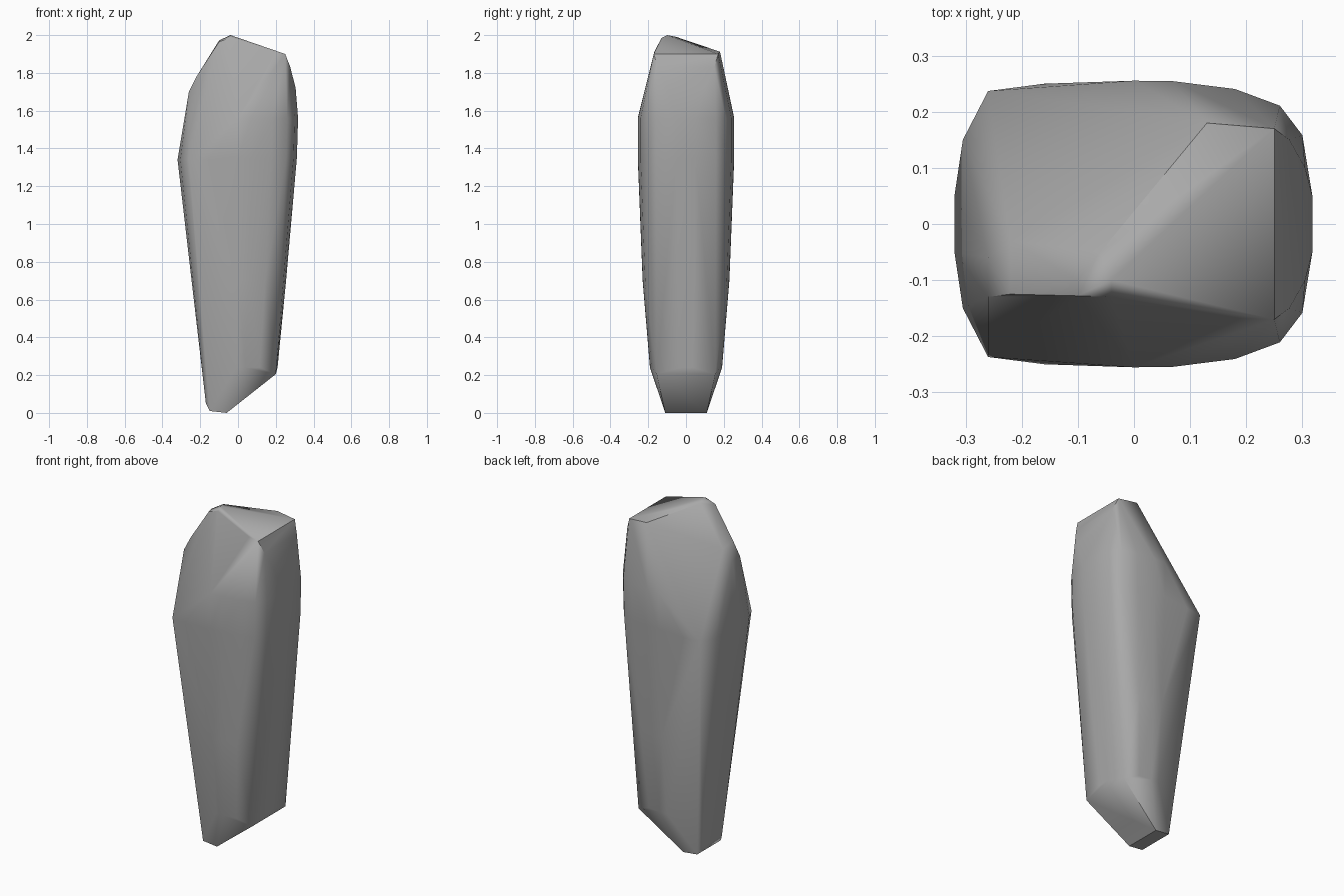
import bpy, bmesh

cube = bpy.data.objects.get("Cube")
if cube:
    bpy.data.objects.remove(cube, do_unlink=True)

# Grey stone
stone = bpy.data.materials.new("stone_grey")
stone.use_nodes = True
colour = (0.4, 0.4, 0.4, 1)
stone.diffuse_color = colour
bsdf = next(n for n in stone.node_tree.nodes if n.type == 'BSDF_PRINCIPLED')
bsdf.inputs["Base Color"].default_value = colour
bsdf.inputs["Roughness"].default_value = 0.8

points = []


def pair(x, y, z):
    """Add a point and its mirror image across the front-back axis."""
    points.extend([(x, y, z), (x, -y, z)])


# Shaft: rounded right-hand outline, scaled at several heights
outline = [(0.0, 0.258), (0.07, 0.257), (0.18, 0.243),
           (0.26, 0.213), (0.3, 0.16), (0.318, 0.05)]
for z, shift, sx, sy in [(0.24, -0.01, 0.69, 0.74), (0.7, 0, 0.8, 0.89),
                         (1.35, 0, 0.98, 0.99), (1.56, 0, 1, 0.99)]:
    for x, y in outline:
        pair(x * sx + shift, y * sy, z)

# Widest part of the shaft on the other side
for x, y in [(-0.32, 0.05), (-0.305, 0.15), (-0.26, 0.237), (-0.16, 0.25)]:
    pair(x, y, 1.34)

# Slanted foot
for p in [(-0.06, 0.11, 0), (-0.15, 0.11, 0.01), (-0.17, 0.09, 0.05),
          (0.2, 0.155, 0.205)]:
    pair(*p)

# Shoulder bevel below the crown
for p in [(0.305, 0.1, 1.72), (0.277, 0.15, 1.83), (0.25, 0.17, 1.9)]:
    pair(*p)

# Lopsided crown
points += [(0.13, 0.18, 1.912), (0.19, -0.168, 1.91), (-0.04, -0.13, 1.985),
           (-0.04, -0.1, 2), (-0.06, -0.05, 1.99), (-0.1, -0.128, 1.965),
           (-0.1, -0.1, 1.972), (-0.22, -0.125, 1.78), (-0.22, -0.03, 1.77),
           (-0.26, -0.13, 1.7), (-0.26, -0.06, 1.7)]

# Wrap the outline points in one convex rock
bm = bmesh.new()
for p in points:
    bm.verts.new(p)
bmesh.ops.convex_hull(bm, input=bm.verts)
loose = [v for v in bm.verts if not v.link_faces]
bmesh.ops.delete(bm, geom=loose, context='VERTS')
bmesh.ops.dissolve_limit(bm, angle_limit=0.02, verts=bm.verts, edges=bm.edges)
bmesh.ops.recalc_face_normals(bm, faces=bm.faces)
mesh = bpy.data.meshes.new("rock_shard")
bm.to_mesh(mesh)
bm.free()
mesh.materials.append(stone)

rock = bpy.data.objects.new("rock_shard", mesh)
bpy.context.collection.objects.link(rock)
bpy.ops.object.select_all(action='DESELECT')
rock.select_set(True)
bpy.context.view_layer.objects.active = rock
bpy.ops.object.shade_smooth_by_angle(angle=0.7)

# Large faces lead the shading so facets stay clean
weighted = rock.modifiers.new("facet_normals", 'WEIGHTED_NORMAL')
weighted.keep_sharp = True
